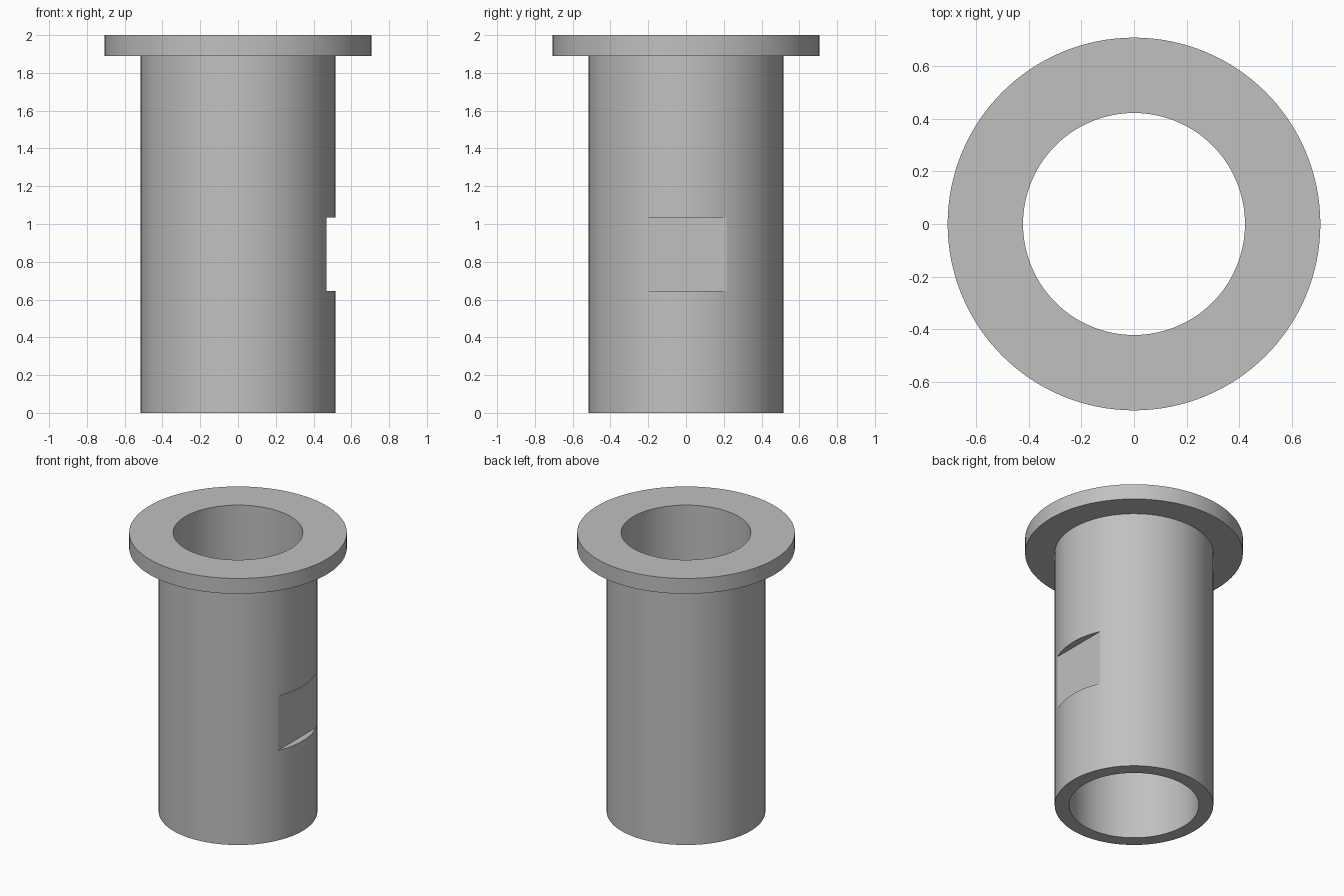
import bpy
import bmesh
import math

cube = bpy.data.objects.get("Cube")
if cube:
    bpy.data.objects.remove(cube, do_unlink=True)

# Main dimensions
BORE, BODY, FLANGE = 0.421, 0.515, 0.707
HEIGHT, FLANGE_BOTTOM = 2.0, 1.89
FLAT_X, FLAT_LOW, FLAT_HIGH = 0.468, 0.645, 1.035
SEGMENTS = 128

# Material
grey = bpy.data.materials.new("plain grey")
grey.use_nodes = True
colour = (0.53, 0.53, 0.53, 1)
grey.diffuse_color = colour
grey.node_tree.nodes["Principled BSDF"].inputs["Base Color"].default_value = colour

# Flanged sleeve, turned from a closed half section
section = [(BORE, 0), (BODY, 0), (BODY, FLANGE_BOTTOM),
           (FLANGE, FLANGE_BOTTOM), (FLANGE, HEIGHT), (BORE, HEIGHT)]
bm = bmesh.new()
verts = [bm.verts.new((r, 0, z)) for r, z in section]
edges = [bm.edges.new((verts[i - 1], v)) for i, v in enumerate(verts)]
bmesh.ops.spin(bm, geom=verts + edges, cent=(0, 0, 0), axis=(0, 0, 1),
               angle=math.tau, steps=SEGMENTS, use_merge=True)
bmesh.ops.remove_doubles(bm, verts=bm.verts, dist=0.0001)
bmesh.ops.recalc_face_normals(bm, faces=bm.faces)
mesh = bpy.data.meshes.new("flanged_sleeve")
bm.to_mesh(mesh)
bm.free()
mesh.materials.append(grey)
sleeve = bpy.data.objects.new("flanged_sleeve", mesh)
bpy.context.collection.objects.link(sleeve)

# Shallow flat milled into the left side of the sleeve
bpy.ops.mesh.primitive_cube_add(
    size=1, location=(FLAT_X + 0.25, 0, (FLAT_LOW + FLAT_HIGH) / 2))
cutter = bpy.context.object
cutter.name = "flat_cutter"
cutter.scale = (0.5, 1, FLAT_HIGH - FLAT_LOW)
cutter.hide_render = True
cutter.data.materials.append(grey)

bpy.ops.object.select_all(action="DESELECT")
sleeve.select_set(True)
bpy.context.view_layer.objects.active = sleeve
cut = sleeve.modifiers.new("milled_flat", "BOOLEAN")
cut.operation = "DIFFERENCE"
cut.solver = "EXACT"
cut.object = cutter
bpy.ops.object.modifier_apply(modifier=cut.name)
bpy.data.objects.remove(cutter, do_unlink=True)

# Smooth round walls with crisp rims
bpy.ops.object.shade_smooth_by_angle(angle=math.radians(10))
